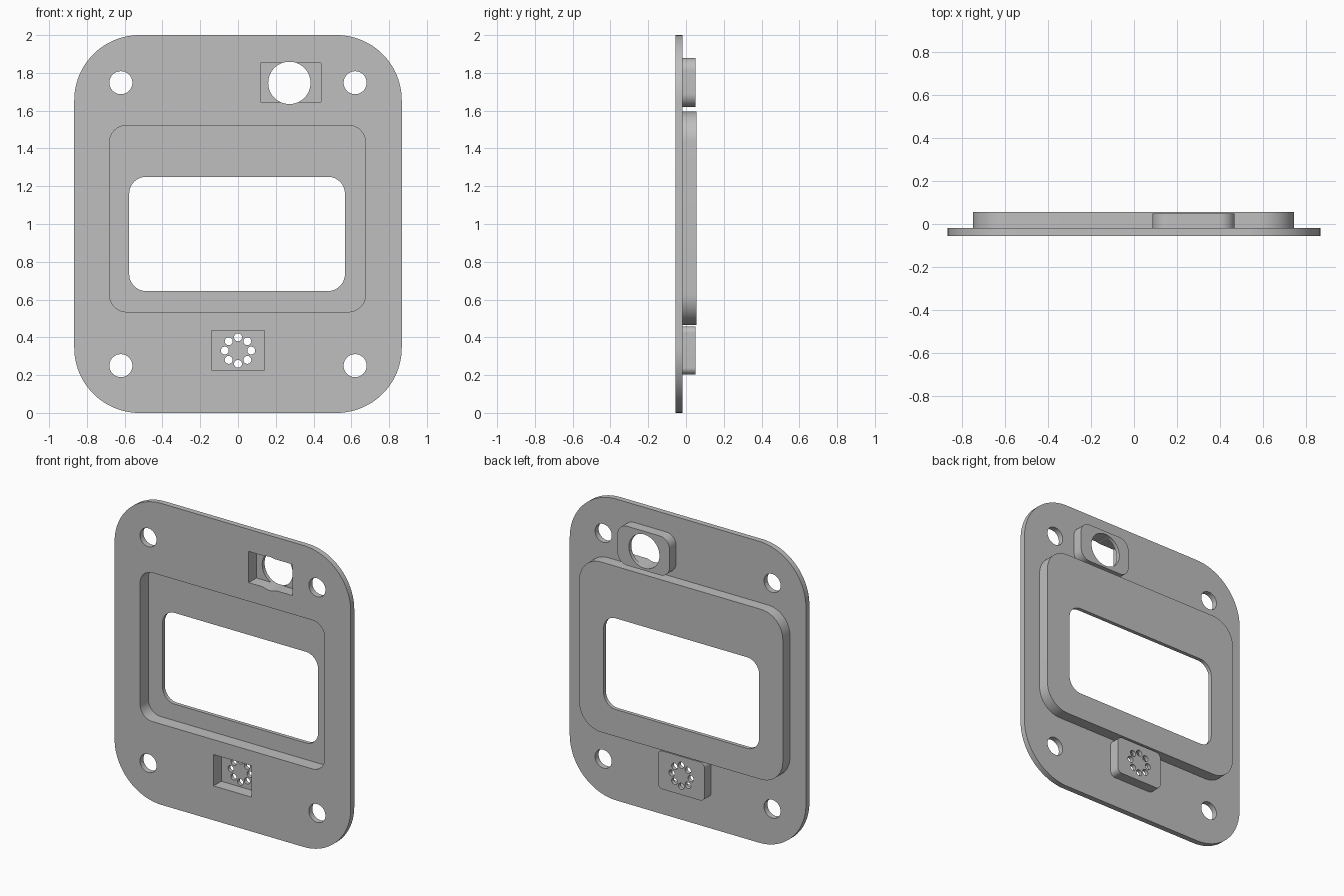
import bpy
import bmesh
from math import cos, sin, pi, radians

cube = bpy.data.objects.get("Cube")
if cube:
    bpy.data.objects.remove(cube, do_unlink=True)

grey = bpy.data.materials.new("light grey plastic")
grey.use_nodes = True
colour = (0.52, 0.52, 0.52, 1)
grey.diffuse_color = colour
grey.node_tree.nodes["Principled BSDF"].inputs["Base Color"].default_value = colour

# Depth levels
FRONT, PLATE_BACK, BACK = -0.056, -0.019, 0.056
SMALL_BACK = 0.05
FLOOR = 0.025
OPEN = -0.1          # cutters start in front of the plate
THROUGH = 0.1        # and end behind everything


def extrude_outline(name, points, y0, y1):
    """Solid made from an x-z outline between two depths."""
    bm = bmesh.new()
    face = bm.faces.new([bm.verts.new((x, y0, z)) for x, z in points])
    geom = bmesh.ops.extrude_face_region(bm, geom=[face])["geom"]
    verts = [v for v in geom if isinstance(v, bmesh.types.BMVert)]
    bmesh.ops.translate(bm, verts=verts, vec=(0, y1 - y0, 0))
    bmesh.ops.recalc_face_normals(bm, faces=bm.faces)
    mesh = bpy.data.meshes.new(name)
    bm.to_mesh(mesh)
    bm.free()
    mesh.materials.append(grey)
    obj = bpy.data.objects.new(name, mesh)
    bpy.context.collection.objects.link(obj)
    return obj


def rounded_slab(name, x0, x1, z0, z1, y0, y1, r=0, steps=14):
    """Rectangular slab with rounded corners (square if r is 0)."""
    points = []
    corners = [(x1 - r, z1 - r), (x0 + r, z1 - r), (x0 + r, z0 + r), (x1 - r, z0 + r)]
    for i, (cx, cz) in enumerate(corners):
        for k in range(steps + 1 if r else 1):
            a = (i + k / steps) * pi / 2
            points.append((cx + r * cos(a), cz + r * sin(a)))
    return extrude_outline(name, points, y0, y1)


def drill(name, x, z, r, sides=40):
    """Round cutter through the full depth."""
    ring = [2 * pi * k / sides for k in range(sides)]
    return extrude_outline(name, [(x + r * cos(a), z + r * sin(a)) for a in ring],
                           OPEN, THROUGH)


# Mounting plate
plate = rounded_slab("face_plate", -0.867, 0.867, 0, 2, FRONT, PLATE_BACK, 0.345, 24)

# Housings raised from the back
inside = (FRONT + PLATE_BACK) / 2
housings = [
    rounded_slab("screen_housing", -0.75, 0.745, 0.466, 1.595, inside, BACK, 0.16),
    rounded_slab("camera_housing", 0.086, 0.468, 1.62, 1.88, inside, SMALL_BACK, 0.07),
    rounded_slab("speaker_housing", -0.172, 0.172, 0.204, 0.458, inside, SMALL_BACK, 0.035),
]

# Front pockets and the screen window
cutters = [
    rounded_slab("screen_pocket", -0.68, 0.675, 0.535, 1.522, OPEN, BACK - FLOOR, 0.09),
    rounded_slab("screen_window", -0.576, 0.566, 0.645, 1.25, OPEN, THROUGH, 0.09),
    rounded_slab("camera_pocket", 0.118, 0.44, 1.646, 1.853, OPEN, SMALL_BACK - FLOOR),
    rounded_slab("speaker_pocket", -0.14, 0.14, 0.228, 0.436, OPEN, SMALL_BACK - FLOOR),
    drill("camera_hole", 0.272, 1.747, 0.112, 64),
]

# Screw holes in the corners
for x in (-0.62, 0.62):
    for z in (0.25, 1.748):
        cutters.append(drill("screw_hole", x, z, 0.061))

# Ring of speaker holes
for k in range(8):
    a = k * pi / 4
    cutters.append(drill("speaker_hole", 0.07 * cos(a), 0.33 + 0.07 * sin(a), 0.021, 20))

# Join the housings, then cut the openings
for operation, tools in (("UNION", housings), ("DIFFERENCE", cutters)):
    for tool in tools:
        mod = plate.modifiers.new(tool.name, "BOOLEAN")
        mod.operation = operation
        mod.solver = "EXACT"
        mod.object = tool

bpy.ops.object.select_all(action="DESELECT")
plate.select_set(True)
bpy.context.view_layer.objects.active = plate
bpy.ops.object.convert(target="MESH")
for tool in housings + cutters:
    bpy.data.objects.remove(tool, do_unlink=True)
bpy.ops.object.shade_smooth_by_angle(angle=radians(30))
